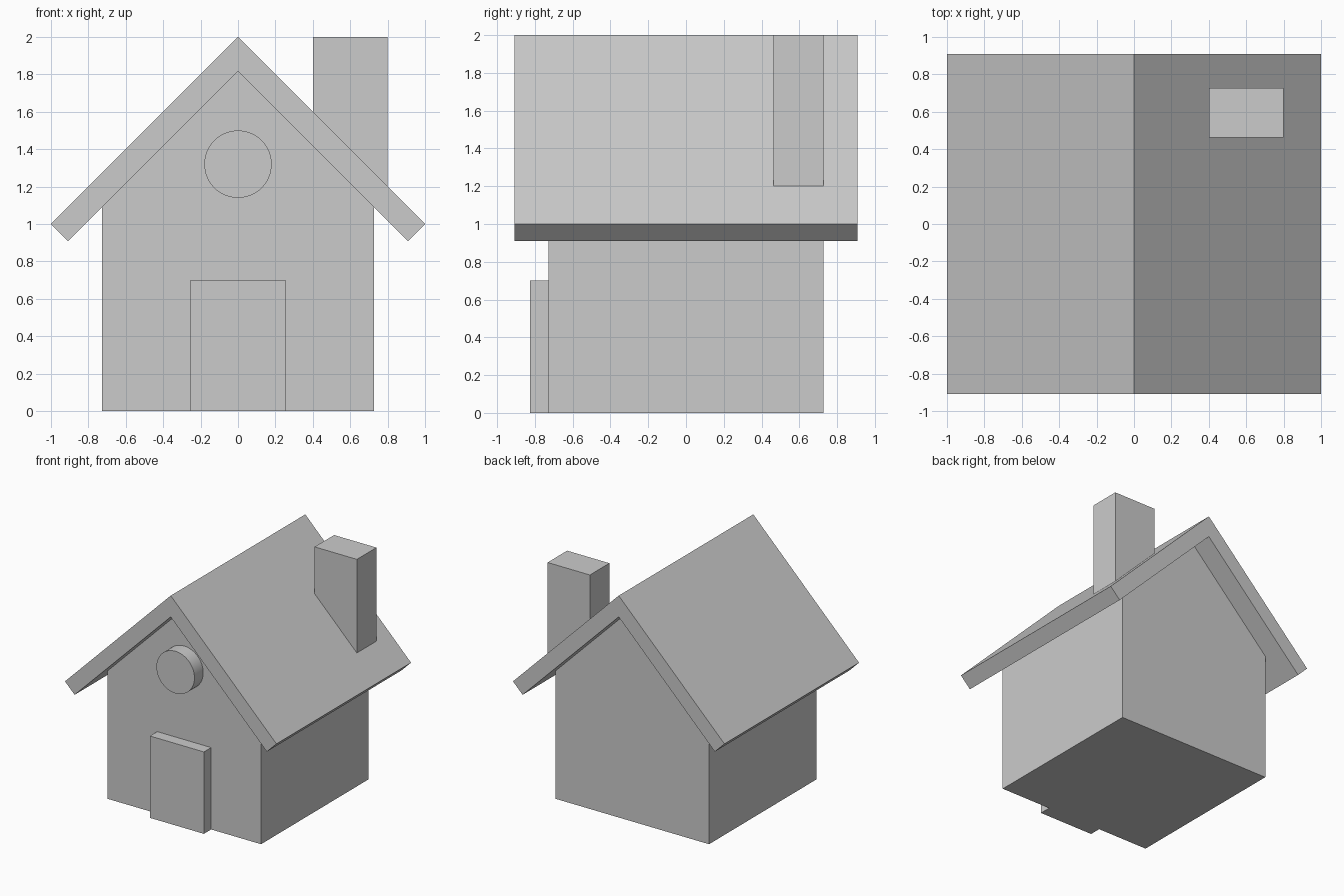
import bpy, bmesh
from math import radians

if "Cube" in bpy.data.objects:
    bpy.data.objects.remove(bpy.data.objects["Cube"])


def prism(name, profile, y0, y1):
    """Extrude an (x, z) profile from y0 to y1."""
    bm = bmesh.new()
    face = bm.faces.new([bm.verts.new((x, y0, z)) for x, z in profile])
    ext = bmesh.ops.extrude_face_region(bm, geom=[face])
    verts = [g for g in ext["geom"] if isinstance(g, bmesh.types.BMVert)]
    bmesh.ops.translate(bm, verts=verts, vec=(0, y1 - y0, 0))
    bmesh.ops.recalc_face_normals(bm, faces=bm.faces[:])
    mesh = bpy.data.meshes.new(name)
    bm.to_mesh(mesh)
    bm.free()
    obj = bpy.data.objects.new(name, mesh)
    bpy.context.collection.objects.link(obj)
    return obj


def box(name, x0, x1, y0, y1, z0, z1):
    return prism(name, [(x0, z0), (x1, z0), (x1, z1), (x0, z1)], y0, y1)


def mirrored(half):
    """Complete a right-hand half profile across x = 0."""
    return half + [(-x, z) for x, z in reversed(half) if x > 0]


W = 0.727    # wall half width
R = 0.909    # roof half length

# Gabled house body
prism("walls", mirrored([(W, 0), (W, 1.818 - W), (0, 1.818)]), -W, W)

# Chevron roof with square-cut eaves
prism("roof", [(0, 2), (1, 1), (R, R), (0, 1.818), (-R, R), (-1, 1)], -R, R)

# Chimney, sunk into the right roof slope
box("chimney", 0.40, 0.80, 0.463, W, 1.09, 2.0)

# Door, standing proud of the front wall
box("door", -0.255, 0.255, -0.825, -W + 0.02, 0, 0.70)

# Round gable window
bpy.ops.mesh.primitive_cylinder_add(vertices=64, radius=0.18, depth=0.14,
                                    location=(0, -0.775, 1.32),
                                    rotation=(radians(90), 0, 0))
window = bpy.context.object
window.name = "round_window"
bpy.ops.object.shade_smooth_by_angle(angle=radians(30))
